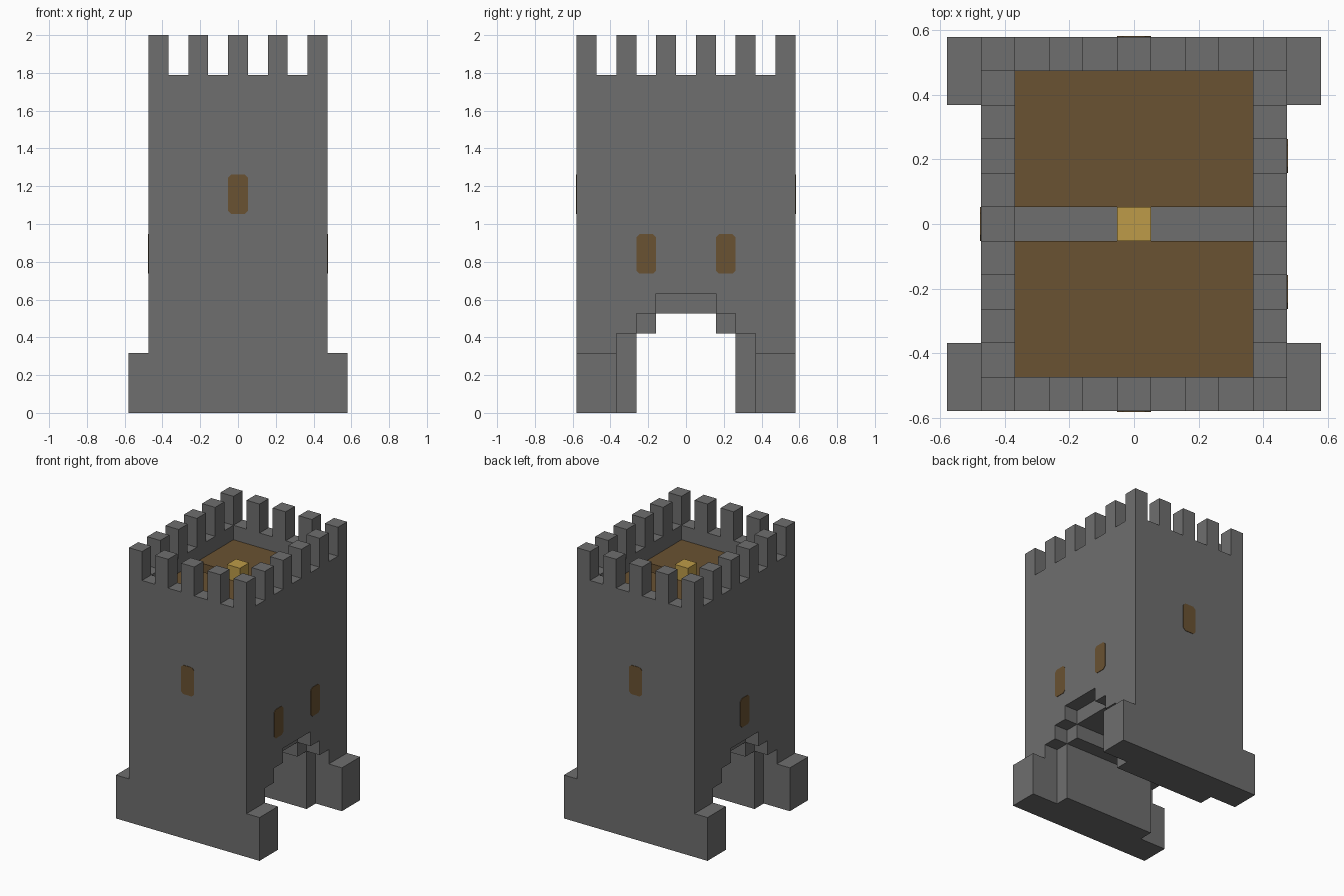
import bpy
import bmesh
from mathutils import Matrix, Vector

U = 2 / 19  # one stone block; parts are laid out in blocks and scaled at the end

cube = bpy.data.objects.get("Cube")
if cube:
    bpy.data.objects.remove(cube, do_unlink=True)


def material(name, rgb):
    mat = bpy.data.materials.new(name)
    mat.use_nodes = True
    mat.diffuse_color = (*rgb, 1)
    bsdf = next(n for n in mat.node_tree.nodes if n.type == "BSDF_PRINCIPLED")
    bsdf.inputs["Base Color"].default_value = (*rgb, 1)
    return mat


stone = material("grey stone", (0.156, 0.156, 0.156))
wood = material("brown wood", (0.144, 0.084, 0.032))
gold = material("gold", (0.51, 0.33, 0.065))


def prism(name, profile, axis, start, end, mat):
    """Extrude a (horizontal, height) profile along x or y."""
    bm = bmesh.new()
    rings = []
    for d in (start, end):
        rings.append([bm.verts.new((d, h, z) if axis == "x" else (h, d, z))
                      for h, z in profile])
    n = len(profile)
    bm.faces.new(rings[0])
    bm.faces.new(rings[1])
    for i in range(n):
        j = (i + 1) % n
        bm.faces.new((rings[0][i], rings[0][j], rings[1][j], rings[1][i]))
    bmesh.ops.recalc_face_normals(bm, faces=bm.faces)
    mesh = bpy.data.meshes.new(name)
    bm.to_mesh(mesh)
    bm.free()
    mesh.materials.append(mat)
    obj = bpy.data.objects.new(name, mesh)
    bpy.context.collection.objects.link(obj)
    return obj


def box(name, x, y, z, mat):
    profile = [(x[0], z[0]), (x[1], z[0]), (x[1], z[1]), (x[0], z[1])]
    return prism(name, profile, "y", y[0], y[1], mat)


def mirrored(half):
    return half + [(-h, z) for h, z in reversed(half)]


def cut(target, cutter):
    cutter.hide_render = True
    mod = target.modifiers.new("cut", "BOOLEAN")
    mod.operation = "DIFFERENCE"
    mod.solver = "EXACT"
    mod.object = cutter
    bpy.context.view_layer.objects.active = target
    bpy.ops.object.modifier_apply(modifier=mod.name)
    bpy.data.objects.remove(cutter, do_unlink=True)


# Tower block with wider base
tower = prism("tower_walls", mirrored([(5.5, 0), (5.5, 3), (4.5, 3), (4.5, 19)]),
              "y", -5.5, 5.5, stone)

# Leave the wide base only at the four corner feet
for s in (-1, 1):
    cut(tower, box("foot_gap", sorted((4.5 * s, 7 * s)), (-3.5, 3.5), (-1, 4), stone))


# Stepped archway: narrow passage, with a wider recess at each end
def arch(w):
    top = w + 2.5
    return mirrored([(w, -1), (w, top - 1 - (w - 2.5)), (w - 1, top - 1 - (w - 2.5)),
                     (w - 1, 5)])


cut(tower, prism("passage", arch(2.5), "x", -7, 7, stone))
outer_arch = mirrored([(3.5, -1), (3.5, 4), (2.5, 4), (2.5, 5), (1.5, 5), (1.5, 6)])
for s in (-1, 1):
    cut(tower, prism("arch_recess", outer_arch, "x", 3.5 * s, 7 * s, stone))

# Roof well and battlement gaps
cut(tower, box("roof_well", (-3.5, 3.5), (-4.5, 4.5), (15, 20), stone))
for c in (-3, -1, 1, 3):
    cut(tower, box("gap", (c - 0.5, c + 0.5), (-7, 7), (17, 20), stone))
for c in (-4, -2, 0, 2, 4):
    cut(tower, box("gap", (-7, 7), (c - 0.5, c + 0.5), (17, 20), stone))

parts = [tower]

# Two plank floors with a slot between them
for s, side in ((-1, "front"), (1, "back")):
    parts.append(box(side + "_roof_floor", (-3.5, 3.5), sorted((0.5 * s, 4.5 * s)),
                     (15, 16), wood))

# Gold block in the slot
parts.append(box("gold_block", (-0.5, 0.5), (-0.5, 0.5), (15, 17), gold))


# Window plates with clipped corners
def window(name, axis, wall, h, z):
    c = 0.17
    half = [(0.5 - c, -1), (0.5, c - 1), (0.5, 1 - c), (0.5 - c, 1)]
    profile = [(h + a, z + b) for a, b in mirrored(half)]
    parts.append(prism(name, profile, axis, wall - 0.03, wall + 0.03, wood))


window("front_window", "y", -5.5, 0, 11)
window("back_window", "y", 5.5, 0, 11)
window("left_front_window", "x", 4.5, -2, 8)
window("left_back_window", "x", 4.5, 2, 8)
window("right_window", "x", -4.5, 0, 8)

for part in parts:
    part.data.transform(Matrix.Scale(U, 4))
